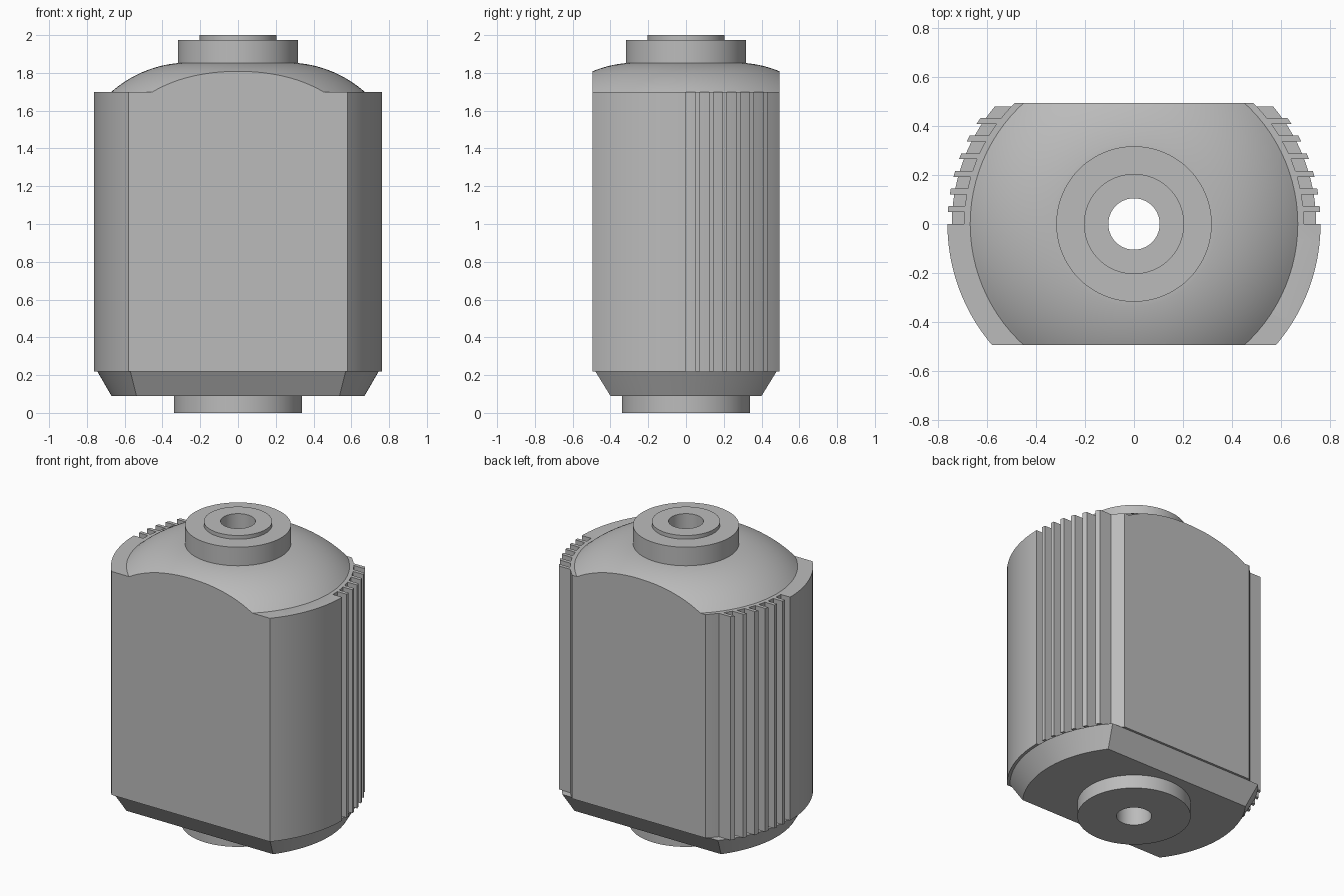
import bpy, bmesh
from math import sin, cos, asin, sqrt, tau
from mathutils import Vector

cube = bpy.data.objects.get("Cube")
if cube:
    bpy.data.objects.remove(cube)

grey = bpy.data.materials.new("plain grey")
grey.use_nodes = True
tint = (0.5, 0.5, 0.5, 1)
grey.diffuse_color = tint
grey.node_tree.nodes["Principled BSDF"].inputs["Base Color"].default_value = tint

HOLE, FLAT = 0.105, 0.495       # bore radius, half depth between the flats


def finish(bm, name):
    bmesh.ops.recalc_face_normals(bm, faces=bm.faces[:])
    mesh = bpy.data.meshes.new(name)
    bm.to_mesh(mesh)
    bm.free()
    mesh.materials.append(grey)
    ob = bpy.data.objects.new(name, mesh)
    bpy.context.collection.objects.link(ob)
    bpy.ops.object.select_all(action='DESELECT')
    bpy.context.view_layer.objects.active = ob
    ob.select_set(True)
    bpy.ops.object.shade_smooth_by_angle(angle=0.5)
    return ob


def lathe(name, profile, flats=False):
    """Spin a closed (radius, z) profile; optionally slice off front and back."""
    bm = bmesh.new()
    vs = [bm.verts.new((r, 0, z)) for r, z in profile]
    es = [bm.edges.new((a, b)) for a, b in zip(vs, vs[1:] + vs[:1])]
    bmesh.ops.spin(bm, geom=vs + es, axis=(0, 0, 1), cent=(0, 0, 0),
                   angle=tau, steps=96)
    bmesh.ops.remove_doubles(bm, verts=bm.verts[:], dist=1e-5)
    if flats:
        for side in (-1, 1):
            cut = bmesh.ops.bisect_plane(
                bm, geom=bm.verts[:] + bm.edges[:] + bm.faces[:],
                plane_co=(0, side * FLAT, 0), plane_no=(0, side, 0), clear_outer=True)
            rim = [e for e in cut['geom_cut'] if isinstance(e, bmesh.types.BMEdge)]
            bmesh.ops.contextual_create(bm, geom=rim)
    return finish(bm, name)


def ring(name, radius, low, high):
    return lathe(name, [(HOLE, low), (radius, low), (radius, high), (HOLE, high)])


def arc(r, y0, y1, n):
    """Points on the +x side of a circle between two y values."""
    a, b = asin(y0 / r), asin(y1 / r)
    return [(r * cos(a + (b - a) * i / n), r * sin(a + (b - a) * i / n))
            for i in range(n + 1)]


def loft(name, sections):
    """Solid between (half outline, z) sections mirrored across x."""
    bm = bmesh.new()
    loops = [[bm.verts.new((x, y, z)) for x, y in half + [(-x, y) for x, y in half[::-1]]]
             for half, z in sections]
    low, high = loops
    n = len(low)
    for i in range(n):
        j = (i + 1) % n
        bm.faces.new((low[i], low[j], high[j], high[i]))
    bm.faces.new(low[::-1])
    bm.faces.new(high)
    return finish(bm, name)


def bore(ob):
    """Cut the centre hole with the shared cutter and apply it."""
    mod = ob.modifiers.new("bore", 'BOOLEAN')
    mod.operation = 'DIFFERENCE'
    mod.solver = 'EXACT'
    mod.object = cutter
    bpy.context.view_layer.objects.active = ob
    bpy.ops.object.modifier_apply(modifier=mod.name)


# Helper cylinder for the bore
bm = bmesh.new()
bmesh.ops.create_cone(bm, cap_ends=True, segments=96, radius1=HOLE,
                      radius2=HOLE, depth=5)
cutter = finish(bm, "bore_cutter")
cutter.hide_render = True

# Main body: plain front half, six ribs along each back quarter
OUTER, FLOOR = 0.763, 0.695
half = arc(OUTER, -FLAT, 0, 24)
start = 0.0
for k in range(6):
    tooth = 0.049 + k * 0.072
    half += arc(FLOOR, start, tooth, 3) + arc(OUTER, tooth, tooth + 0.024, 2)
    start = tooth + 0.024
half += arc(FLOOR, start, FLAT, 4)
body = loft("ribbed_body", [(half, 0.22), (half, 1.70)])
bore(body)

# Tapered base under the body
base = loft("tapered_base", [(arc(0.67, -0.40, 0.40, 40), 0.09),
                             (arc(0.745, -0.48, 0.48, 40), 0.22)])
bore(base)
bpy.data.objects.remove(cutter)

# Domed shoulder, sliced level with the flats
radii = [0.67 - i * 0.0176 for i in range(21)]
curve = [(r, 1.234 + sqrt(0.6207 ** 2 - (r - 0.26) ** 2)) for r in radii]
curve[0] = (0.67, 1.70)
lathe("domed_shoulder", [(HOLE, 1.70)] + curve + [(HOLE, curve[-1][1])], flats=True)

# Collars around the bore
ring("bottom_collar", 0.34, 0.0, 0.09)
ring("top_collar", 0.318, 1.85, 1.975)
ring("top_lip", 0.205, 1.975, 2.0)
